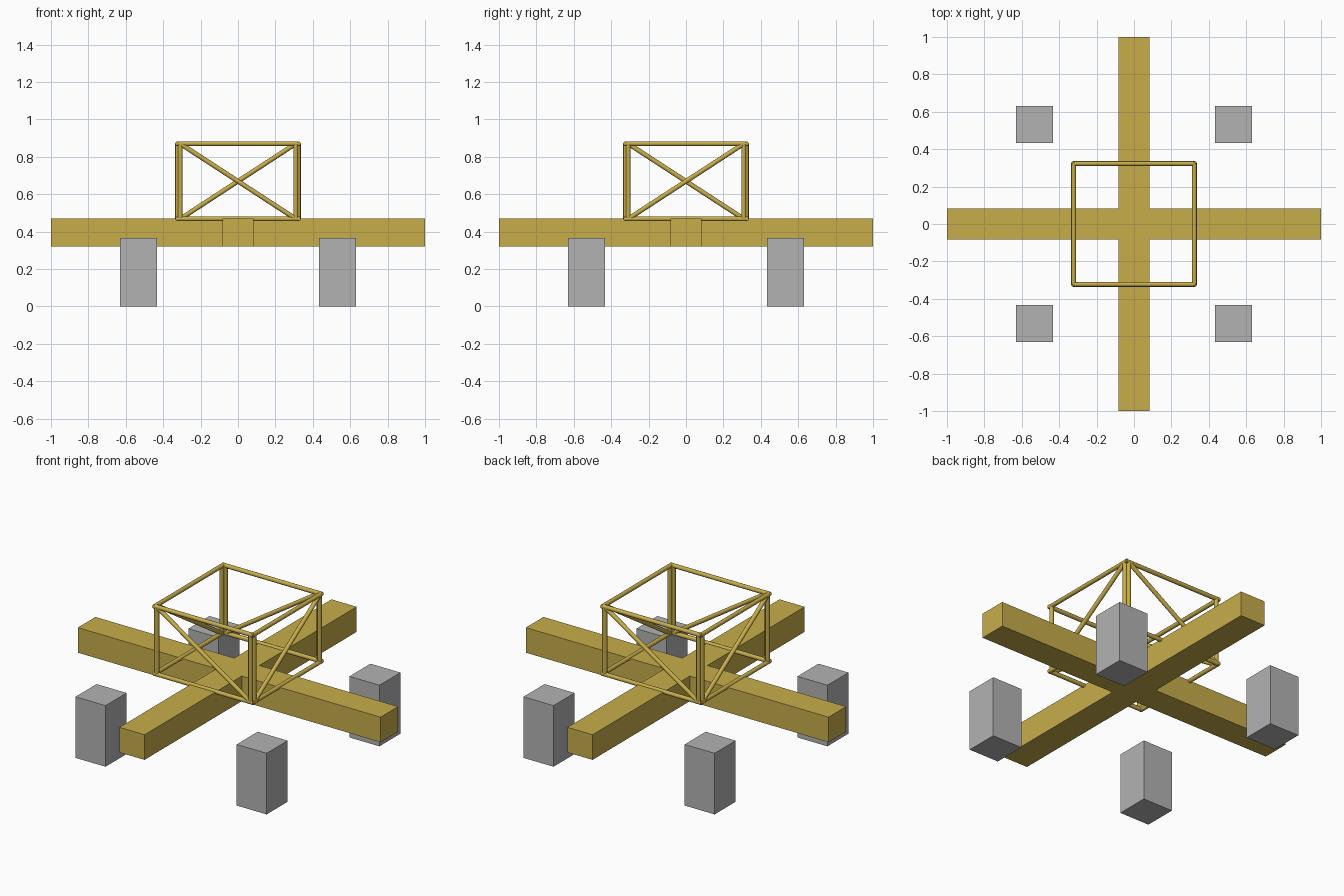
import bpy, bmesh, math
from mathutils import Vector

if "Cube" in bpy.data.objects:
    bpy.data.objects.remove(bpy.data.objects["Cube"])


def material(name, rgb):
    m = bpy.data.materials.new(name)
    m.diffuse_color = (*rgb, 1)
    m.use_nodes = True
    m.node_tree.nodes["Principled BSDF"].inputs["Base Color"].default_value = m.diffuse_color
    return m


ochre = material("ochre yellow", (0.57, 0.42, 0.07))
grey = material("concrete grey", (0.45, 0.45, 0.45))


def finish(name, bm, mat):
    bmesh.ops.recalc_face_normals(bm, faces=bm.faces)
    mesh = bpy.data.meshes.new(name)
    bm.to_mesh(mesh)
    bm.free()
    mesh.materials.append(mat)
    ob = bpy.data.objects.new(name, mesh)
    bpy.context.collection.objects.link(ob)
    return ob


def prism(name, outline, z0, z1, mat):
    bm = bmesh.new()
    face = bm.faces.new([bm.verts.new((x, y, z0)) for x, y in outline])
    ext = bmesh.ops.extrude_face_region(bm, geom=[face])
    verts = [g for g in ext["geom"] if isinstance(g, bmesh.types.BMVert)]
    bmesh.ops.translate(bm, verts=verts, vec=(0, 0, z1 - z0))
    return finish(name, bm, mat)


def rod(name, a, b, radius=0.0125):
    a, b = Vector(a), Vector(b)
    bm = bmesh.new()
    bmesh.ops.create_cone(bm, cap_ends=True, segments=12, radius1=radius,
                          radius2=radius, depth=(b - a).length)
    ob = finish(name, bm, ochre)
    ob.location = (a + b) / 2
    ob.rotation_mode = 'QUATERNION'
    ob.rotation_quaternion = (b - a).to_track_quat('Z', 'Y')
    bpy.context.view_layer.objects.active = ob
    ob.select_set(True)
    bpy.ops.object.shade_smooth_by_angle(angle=math.radians(40))
    ob.select_set(False)


# Crossed base beams as one plus-shaped slab
w = 0.083
quarter = [(w, w), (w, 1), (-w, 1)]
plus = []
for i in range(4):
    for x, y in quarter:
        for _ in range(i):
            x, y = -y, x
        plus.append((x, y))
prism("cross_beams", plus, 0.32, 0.47, ochre)

# Four counterweight blocks
for sx in (-1, 1):
    for sy in (-1, 1):
        c = [(sx * 0.532 + dx * 0.099, sy * 0.532 + dy * 0.099)
             for dx, dy in ((-1, -1), (1, -1), (1, 1), (-1, 1))]
        prism("weight_block", c, 0, 0.365, grey)

# Tower frame: each side has two rails, two posts and one diagonal brace
LOW, HIGH, SIDE, POST = 0.468, 0.870, 0.323, 0.309
for i in range(4):
    def at(u, z):
        x, y = u, -SIDE
        for _ in range(i):
            x, y = -y, x
        return (x, y, z)

    for z in (LOW, HIGH):
        rod("tower_rail", at(-0.33, z), at(0.33, z))
    for u in (-POST, POST):
        rod("tower_post", at(u, LOW), at(u, HIGH))
    s = 1 if i % 2 == 0 else -1
    rod("tower_brace", at(-s * POST, HIGH), at(s * POST, LOW))
